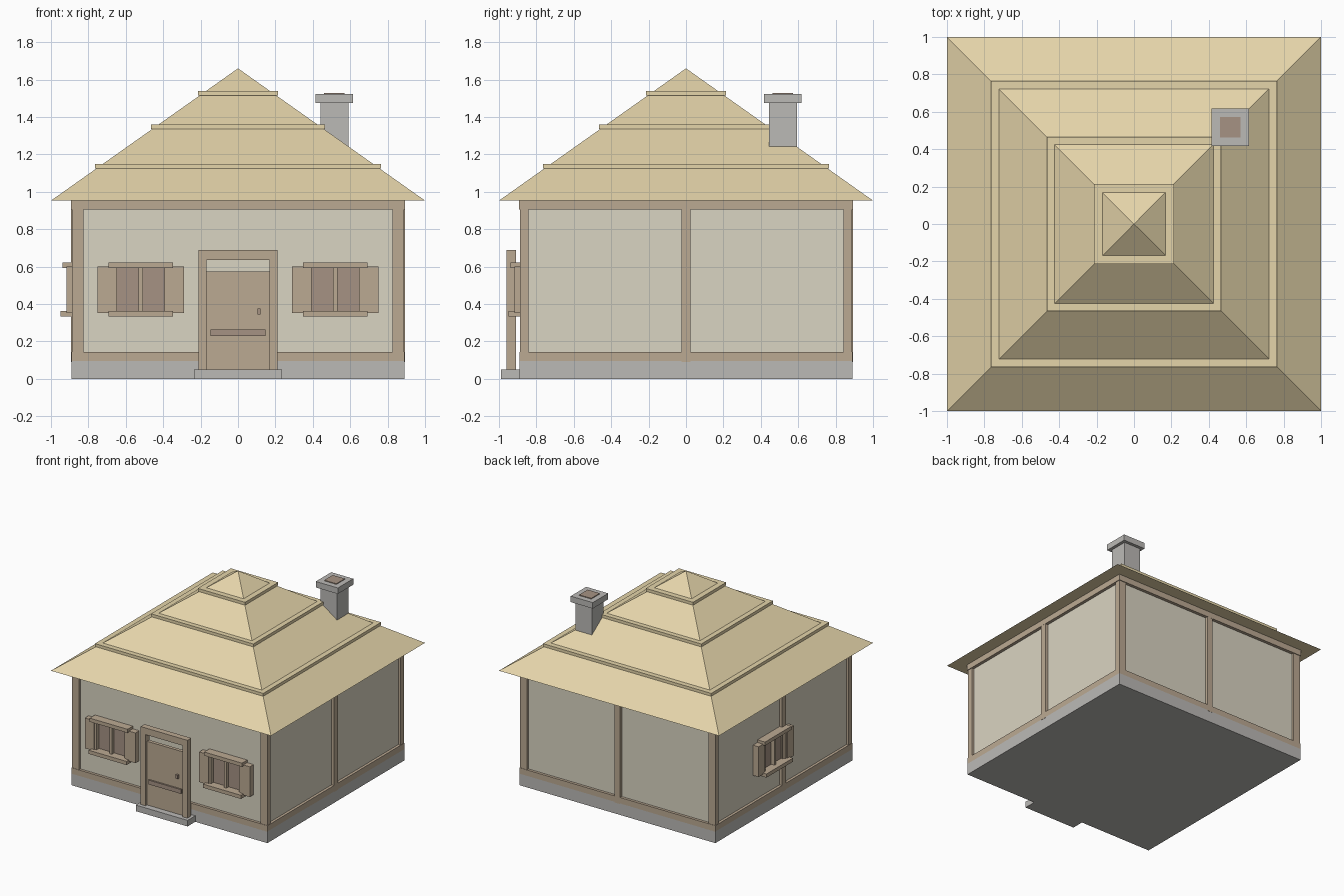
import bpy, bmesh
from math import pi
from mathutils import Matrix

if "Cube" in bpy.data.objects:
    bpy.data.objects.remove(bpy.data.objects["Cube"])


def material(name, r, g, b):
    m = bpy.data.materials.new(name)
    m.diffuse_color = (r, g, b, 1)
    m.use_nodes = True
    m.node_tree.nodes["Principled BSDF"].inputs["Base Color"].default_value = m.diffuse_color
    return m


STRAW = material("straw", 0.78, 0.66, 0.40)
WOOD = material("wood", 0.50, 0.40, 0.29)
DARK = material("dark_wood", 0.38, 0.29, 0.23)
PLASTER = material("plaster", 0.70, 0.66, 0.54)
STONE = material("stone", 0.50, 0.49, 0.47)
FRONT = Matrix.Identity(4)


def finish(name, bm, mat):
    bmesh.ops.recalc_face_normals(bm, faces=bm.faces)
    me = bpy.data.meshes.new(name)
    bm.to_mesh(me)
    bm.free()
    me.materials.append(mat)
    ob = bpy.data.objects.new(name, me)
    bpy.context.collection.objects.link(ob)
    return ob


def box(name, x, y, z, mat, turn=FRONT):
    """Box from (low, high) ranges, optionally turned about the z axis."""
    bm = bmesh.new()
    bmesh.ops.create_cube(bm, size=1)
    size = [r[1] - r[0] for r in (x, y, z)]
    mid = [(r[0] + r[1]) / 2 for r in (x, y, z)]
    bm.transform(turn @ Matrix.Translation(mid) @ Matrix.Diagonal((*size, 1)))
    return finish(name, bm, mat)


def around(c, half):
    return (c - half, c + half)


def ring(name, half, thick, z, mat):
    """Four beams round the house."""
    inner = half - thick
    for s in (-1, 1):
        side = tuple(sorted((s * half, s * inner)))
        box(name + "_long", (-half, half), side, z, mat)
        box(name + "_short", side, (-inner, inner), z, mat)


def window(c, turn=FRONT):
    """Shuttered window on the front wall, turned to another wall if asked."""
    box("window_pane", around(c, 0.14), (-0.88, -0.855), (0.35, 0.605), DARK, turn)
    for off, half in ((-0.138, 0.011), (0, 0.011), (0.138, 0.011)):
        box("window_bar", around(c + off, half), (-0.91, -0.86), (0.355, 0.60), WOOD, turn)
    for s in (-1, 1):
        box("shutter", around(c + s * 0.188, 0.042), (-0.918, -0.86), (0.352, 0.60), WOOD, turn)
    box("window_lintel", around(c, 0.172), (-0.937, -0.86), (0.592, 0.622), WOOD, turn)
    box("window_sill", around(c, 0.172), (-0.95, -0.86), (0.333, 0.363), WOOD, turn)


# Base and walls
box("stone_base", around(0, 0.89), around(0, 0.89), (0, 0.095), STONE)
box("walls", around(0, 0.868), around(0, 0.868), (0.09, 0.95), PLASTER)

# Timber framing
ring("ground_beam", 0.89, 0.03, (0.093, 0.143), WOOD)
ring("wall_plate", 0.893, 0.04, (0.905, 0.953), WOOD)
for sx in (-1, 1):
    for sy in (-1, 1):
        box("corner_post", sorted((sx * 0.825, sx * 0.887)), sorted((sy * 0.842, sy * 0.887)),
            (0.14, 0.91), WOOD)
for k in (1, 2, 3):
    box("middle_post", around(0, 0.025), (-0.892, -0.86), (0.09, 0.91), WOOD,
        Matrix.Rotation(k * pi / 2, 4, 'Z'))

# Windows: two in front, one on the left
window(-0.52)
window(0.52)
window(-0.14, Matrix.Rotation(-pi / 2, 4, 'Z'))

# Door, frame and step
box("door_step", around(0, 0.235), (-0.99, -0.88), (0, 0.05), STONE)
for s in (-1, 1):
    box("door_jamb", around(s * 0.19, 0.022), (-0.96, -0.91), (0.05, 0.64), WOOD)
box("door_lintel", around(0, 0.212), (-0.96, -0.91), (0.635, 0.69), WOOD)
box("door", around(0, 0.168), (-0.94, -0.912), (0.01, 0.573), WOOD)
box("door_brace", around(0, 0.148), (-0.953, -0.935), (0.23, 0.265), DARK)
box("door_handle", around(0.112, 0.009), (-0.958, -0.935), (0.345, 0.377), DARK)

# Thatched pyramid roof
bm = bmesh.new()
bmesh.ops.create_cone(bm, cap_ends=True, segments=4, radius1=2 ** 0.5, radius2=0, depth=0.707)
bm.transform(Matrix.Translation((0, 0, 0.953 + 0.707 / 2)) @ Matrix.Rotation(pi / 4, 4, 'Z'))
bmesh.ops.remove_doubles(bm, verts=bm.verts, dist=0.0001)
# Keep the eaves parallel to the walls
if max(v.co.x for v in bm.verts) > 1.2:
    bm.transform(Matrix.Rotation(pi / 4, 4, 'Z'))
finish("thatch_roof", bm, STRAW)

# Raised thatch bands
for half, z in ((0.765, 1.125), (0.465, 1.336), (0.215, 1.516)):
    ring("thatch_band", half, 0.06, (z, z + 0.024), STRAW)

# Chimney
box("chimney_stack", around(0.515, 0.075), around(0.518, 0.075), (1.15, 1.48), STONE)
box("chimney_cap", around(0.515, 0.1), around(0.518, 0.1), (1.474, 1.523), STONE)
box("chimney_flue", around(0.515, 0.055), around(0.518, 0.055), (1.5, 1.529), DARK)
